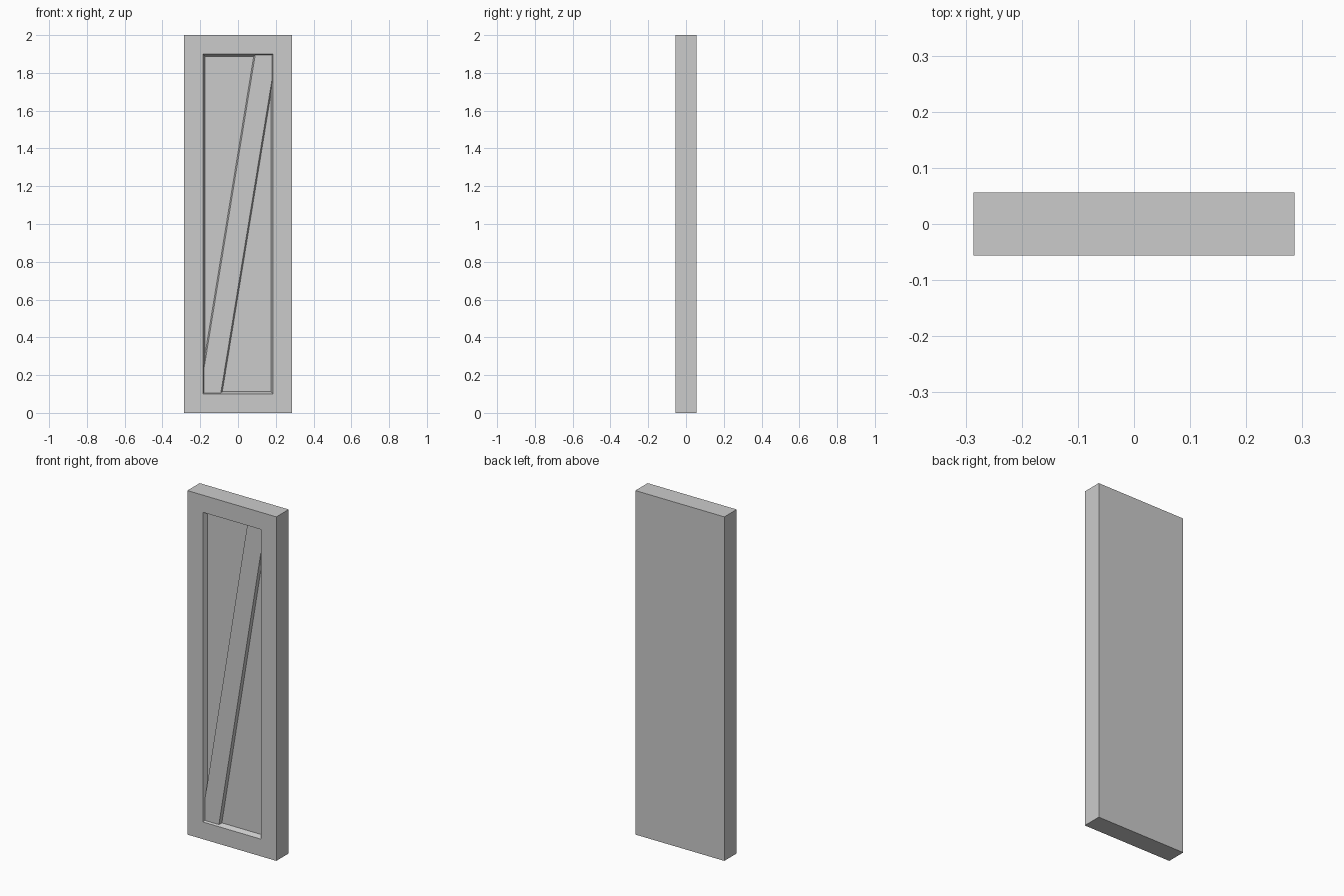
import bpy, bmesh

if "Cube" in bpy.data.objects:
    bpy.data.objects.remove(bpy.data.objects["Cube"])

W, D, H = 0.572, 0.113, 2.0      # overall size
BORDER = 0.10                    # frame width
SLOPE, DEPTH = 0.012, 0.027      # recess wall slope and depth
BRACE_SINK = 0.011               # brace face below frame face


def add_object(name, bm):
    bmesh.ops.recalc_face_normals(bm, faces=bm.faces[:])
    mesh = bpy.data.meshes.new(name)
    bm.to_mesh(mesh)
    bm.free()
    obj = bpy.data.objects.new(name, mesh)
    bpy.context.collection.objects.link(obj)
    return obj


# Door slab with a sloped recess in the front face
bm = bmesh.new()
bmesh.ops.create_cube(bm, size=1)
bmesh.ops.scale(bm, vec=(W, D, H), verts=bm.verts[:])
bmesh.ops.translate(bm, vec=(0, 0, H / 2), verts=bm.verts[:])
bm.normal_update()
front = min(bm.faces, key=lambda f: f.calc_center_median().y)
bmesh.ops.inset_region(bm, faces=[front], thickness=BORDER, use_even_offset=True)
bmesh.ops.inset_region(bm, faces=[front], thickness=SLOPE, use_even_offset=True)
bmesh.ops.translate(bm, vec=(0, DEPTH, 0), verts=front.verts[:])
add_object("door_panel", bm)

# Diagonal brace: half outline, the other half is its point mirror
half = [(-0.184, -0.894), (-0.091, -0.894), (0.184, 0.79)]
outline = half + [(-x, -z) for x, z in half]
flare = 0.007                    # sides slope outward toward the panel
base_half = [(-0.184, -0.894), (-0.091 + flare, -0.894), (0.184, 0.79 - flare * 6)]
base = base_half + [(-x, -z) for x, z in base_half]
bm = bmesh.new()
y_front = -D / 2 + BRACE_SINK
y_back = -D / 2 + DEPTH
face = [bm.verts.new((x, y_front, z + H / 2)) for x, z in outline]
back = [bm.verts.new((x, y_back, z + H / 2)) for x, z in base]
bm.faces.new(face)
bm.faces.new(back[::-1])
for i in range(6):
    j = (i + 1) % 6
    bm.faces.new((face[i], back[i], back[j], face[j]))
add_object("diagonal_brace", bm)
